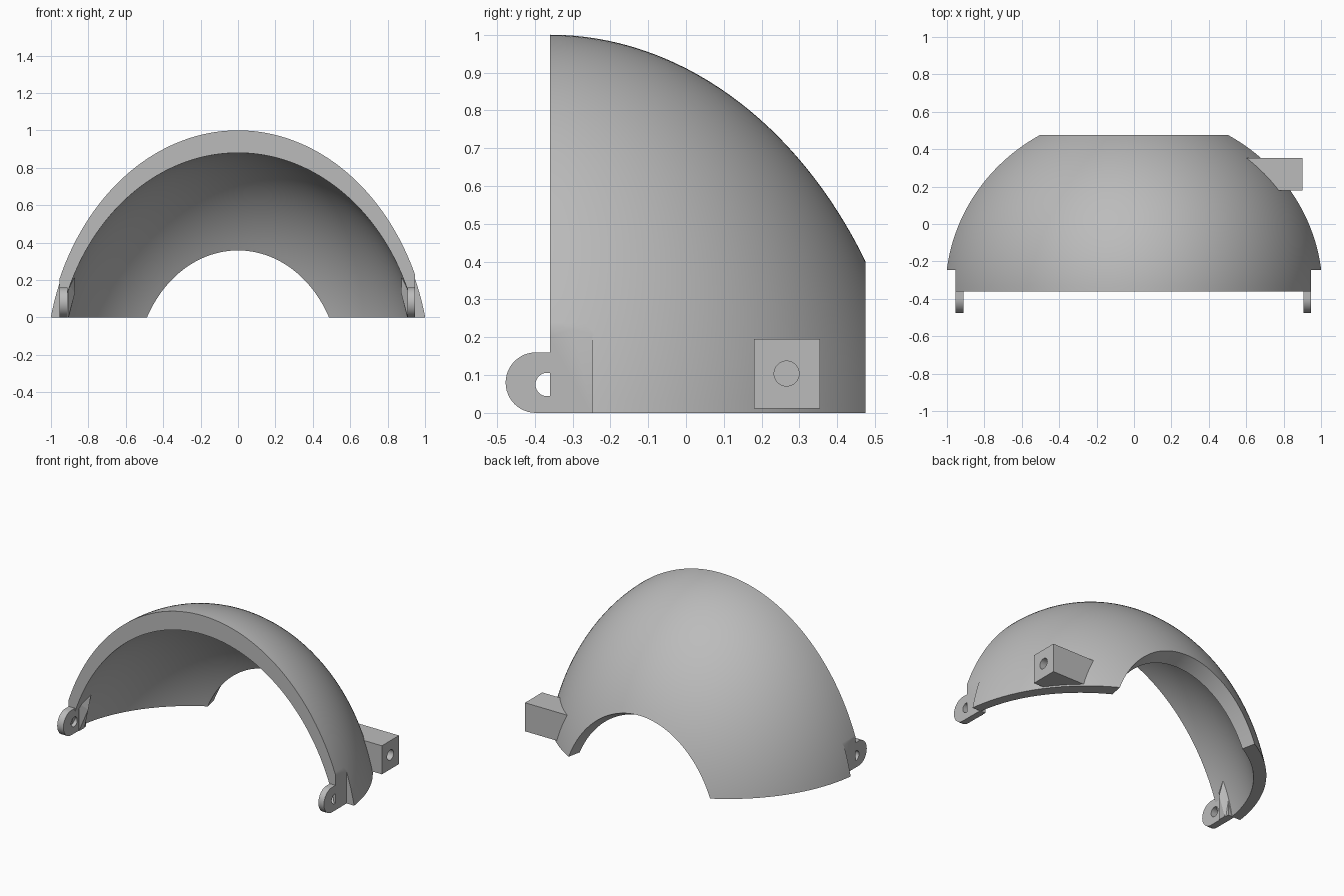
import bpy, bmesh
from math import sin, cos, asin, sqrt, pi, radians
from mathutils import Matrix

cube = bpy.data.objects.get("Cube")
if cube:
    bpy.data.objects.remove(cube)

GREY = (0.50, 0.50, 0.50, 1)
grey = bpy.data.materials.new("plain grey")
grey.use_nodes = True
grey.diffuse_color = GREY
grey.node_tree.nodes["Principled BSDF"].inputs["Base Color"].default_value = GREY

FRONT, CENTRE_Z = -0.36, -0.3


def finish(name, bm):
    bmesh.ops.recalc_face_normals(bm, faces=bm.faces)
    mesh = bpy.data.meshes.new(name)
    bm.to_mesh(mesh)
    bm.free()
    mesh.materials.append(grey)
    ob = bpy.data.objects.new(name, mesh)
    bpy.context.collection.objects.link(ob)
    return ob


def activate(ob):
    bpy.ops.object.select_all(action='DESELECT')
    ob.select_set(True)
    bpy.context.view_layer.objects.active = ob


def cut(ob, cutter):
    cutter.hide_render = True
    mod = ob.modifiers.new("cut", 'BOOLEAN')
    mod.operation, mod.solver, mod.object = 'DIFFERENCE', 'EXACT', cutter
    activate(ob)
    bpy.ops.object.modifier_apply(modifier=mod.name)
    bpy.data.objects.remove(cutter)


def smooth(ob):
    activate(ob)
    bpy.ops.object.shade_smooth_by_angle(angle=radians(30))


def box(name, x, y, z):
    bm = bmesh.new()
    bmesh.ops.create_cube(bm, size=1)
    for v in bm.verts:
        v.co = [lo + (c + 0.5) * (hi - lo) for c, (lo, hi) in zip(v.co, (x, y, z))]
    return finish(name, bm)


def rod(name, radius, x, y, z, length):
    bm = bmesh.new()
    bmesh.ops.create_cone(bm, cap_ends=True, segments=48, radius1=radius,
                          radius2=radius, depth=length,
                          matrix=Matrix.Translation((x, y, z)) @ Matrix.Rotation(pi / 2, 4, 'Y'))
    return finish(name, bm)


def hull(name, points):
    bm = bmesh.new()
    for p in points:
        bm.verts.new(p)
    bmesh.ops.convex_hull(bm, input=bm.verts)
    return finish(name, bm)


# Domed shell: two ellipsoid skins, open at the front, back and base
ROWS, COLS = 32, 96


def skin(bm, a, b, c, back):
    grid = []
    for j in range(ROWS + 1):
        v = asin((back - FRONT) / b) * j / ROWS
        k = cos(v)
        start = asin(-CENTRE_Z / (c * k))
        row = []
        for i in range(COLS + 1):
            t = start + (pi - 2 * start) * i / COLS
            z = max(0, CENTRE_Z + c * k * sin(t))
            row.append(bm.verts.new((a * k * cos(t), FRONT + b * sin(v), z)))
        grid.append(row)
    for r, s in zip(grid, grid[1:]):
        for i in range(COLS):
            bm.faces.new((r[i], r[i + 1], s[i + 1], s[i]))
    # boundary loop: front arc, one base edge, back arc, other base edge
    return (grid[0][:-1] + [r[-1] for r in grid[:-1]]
            + grid[-1][:0:-1] + [r[0] for r in grid[:0:-1]])


bm = bmesh.new()
outer = skin(bm, 1.036, 0.991, 1.3, 0.475)
inner = skin(bm, 0.98, 0.9, 1.18, 0.387)
for i in range(len(outer)):
    bm.faces.new((outer[i - 1], outer[i], inner[i], inner[i - 1]))
shell = finish("domed_shell", bm)

# Flats cut into both front corners for the hinge lugs
cut(shell, box("left_flat_cutter", (0.947, 1.2), (-0.6, -0.247), (-0.1, 0.5)))
cut(shell, box("right_flat_cutter", (-1.2, -0.955), (-0.6, -0.247), (-0.1, 0.5)))
smooth(shell)

# Hinge lugs with pin holes, and the gussets behind them
for side, s, x0, x1 in (("left", 1, 0.907, 0.947), ("right", -1, 0.911, 0.955)):
    r = 0.08
    outline = [(-0.397 - r * sin(pi * i / 24), r + r * cos(pi * i / 24)) for i in range(25)]
    outline += [(-0.245, 0), (-0.245, 2 * r)]
    lug = hull(side + "_hinge_lug", [(s * x, y, z) for x in (x0, x1) for y, z in outline])
    cut(lug, rod("pin_cutter", 0.031, s * 0.93, -0.367, 0.075, 0.3))
    smooth(lug)
    gusset = [(0.907, -0.325, 0), (0.907, -0.325, 0.18), (0.94, -0.325, 0), (0.94, -0.325, 0.18),
              (0.945, -0.24, 0), (0.93, -0.24, 0.18), (0.872, -0.28, 0.13),
              (0.905, -0.27, 0), (0.875, -0.24, 0.235)]
    hull(side + "_gusset", [(s * x, y, z) for x, y, z in gusset])

# Side mounting block with a blind hole
block = hull("mounting_block", [(x, y, z) for z in (0.012, 0.196)
             for x, y in ((0.9, 0.18), (0.9, 0.354), (0.75, 0.18), (0.58, 0.354))])
cut(block, rod("hole_cutter", 0.033, 0.9, 0.266, 0.104, 0.24))
smooth(block)
